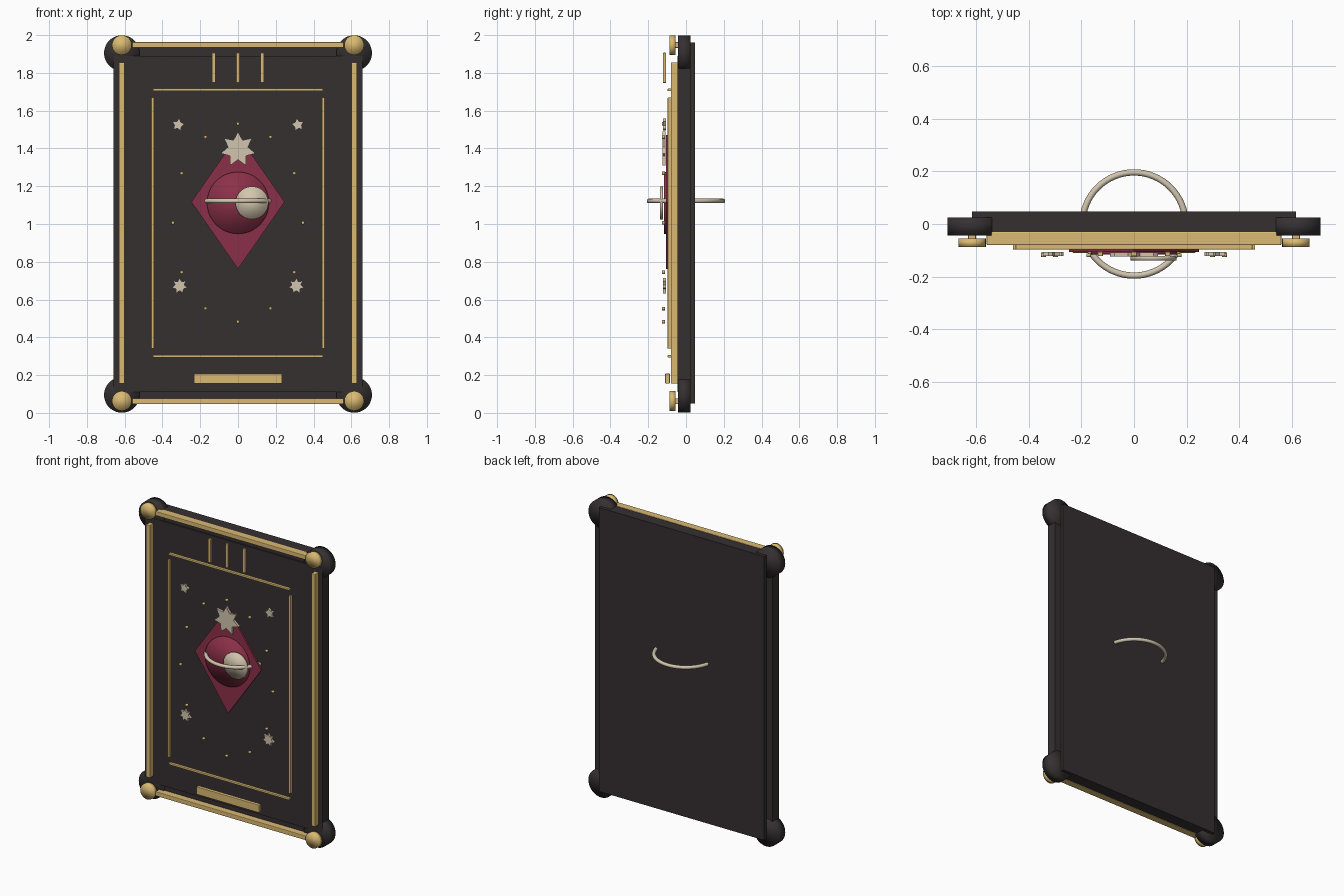
import bpy, bmesh, math

if "Cube" in bpy.data.objects:
    bpy.data.objects.remove(bpy.data.objects["Cube"])


def material(name, rgb):
    m = bpy.data.materials.new(name)
    m.diffuse_color = (*rgb, 1)
    m.use_nodes = True
    m.node_tree.nodes["Principled BSDF"].inputs["Base Color"].default_value = m.diffuse_color
    return m


DARK = material("dark_leather", (0.036, 0.029, 0.030))
GOLD = material("gold", (0.70, 0.49, 0.17))
RED = material("crimson", (0.26, 0.03, 0.065))
CREAM = material("cream", (0.64, 0.56, 0.42))


def finish(name, bm, mat, smooth=False):
    bmesh.ops.recalc_face_normals(bm, faces=bm.faces)
    me = bpy.data.meshes.new(name)
    bm.to_mesh(me)
    bm.free()
    for p in me.polygons:
        p.use_smooth = smooth
    me.materials.append(mat)
    ob = bpy.data.objects.new(name, me)
    bpy.context.collection.objects.link(ob)
    return ob


def plate(name, pts, y0, y1, mat, smooth=False, bevel=0):
    """Extrude an x-z outline from y0 back to y1."""
    bm = bmesh.new()
    face = bm.faces.new([bm.verts.new((x, y0, z)) for x, z in pts])
    new = bmesh.ops.extrude_face_region(bm, geom=[face])["geom"]
    bmesh.ops.translate(bm, vec=(0, y1 - y0, 0),
                        verts=[v for v in new if isinstance(v, bmesh.types.BMVert)])
    ob = finish(name, bm, mat, smooth)
    if bevel:
        mod = ob.modifiers.new("soft_edges", 'BEVEL')
        mod.width = bevel
        mod.segments = 2
    return ob


def bar(name, x, z, w, h, y0, y1, mat, bevel=0):
    w, h = w / 2, h / 2
    return plate(name, [(x - w, z - h), (x + w, z - h), (x + w, z + h), (x - w, z + h)],
                 y0, y1, mat, bevel=bevel)


def disc(name, x, z, r, y0, y1, mat, n=48):
    ring = [(x + r * math.cos(2 * math.pi * i / n), z + r * math.sin(2 * math.pi * i / n))
            for i in range(n)]
    return plate(name, ring, y0, y1, mat, smooth=True)


def star(name, x, z, r, points, y0, y1, turn=0.0, inner=0.58):
    pts = []
    for i in range(points * 2):
        a = math.pi / 2 + turn + math.pi * i / points
        q = r if i % 2 == 0 else r * inner
        pts.append((x + q * math.cos(a), z + q * math.sin(a)))
    return plate(name, pts, y0, y1, CREAM)


# card body, back panel and round corners
bar("cover_board", 0, 1.0, 1.32, 1.78, -0.044, 0.024, DARK)
bar("back_panel", 0, 1.005, 1.23, 1.91, -0.035, 0.047, DARK)
for sx in (-1, 1):
    for z, zg in ((0.095, 0.063), (1.905, 1.947)):
        disc("corner_pad", sx * 0.615, z, 0.094, -0.043, 0.025, DARK)
        disc("corner_stud", sx * 0.615, zg, 0.052, -0.087, -0.056, GOLD)

# outer and inner gold frames
for s in (-1, 1):
    bar("outer_side_rail", s * 0.615, 1.005, 0.03, 1.70, -0.08, -0.04, GOLD, 0.004)
    bar("outer_cross_rail", 0, 1.005 + s * 0.943, 1.12, 0.03, -0.08, -0.03, GOLD, 0.004)
    bar("inner_side_rail", s * 0.452, 1.005, 0.016, 1.33, -0.097, -0.077, GOLD, 0.003)
    bar("inner_cross_rail", 0, 1.005 + s * 0.705, 0.90, 0.014, -0.097, -0.077, GOLD, 0.003)

# three top strokes and bottom plaque
for x in (-0.128, 0, 0.128):
    bar("top_stroke", x, 1.827, 0.02, 0.16, -0.122, -0.106, GOLD, 0.003)
bar("bottom_plaque", 0, 0.182, 0.466, 0.052, -0.11, -0.086, GOLD, 0.003)

# central emblem: diamond, planet disc, moon disc and orbit ring
plate("diamond", [(-0.247, 1.117), (0, 0.762), (0.247, 1.117), (0, 1.472)],
      -0.106, -0.093, RED)
disc("planet_disc", 0, 1.112, 0.164, -0.116, -0.1, RED)
disc("moon_disc", 0.074, 1.112, 0.087, -0.138, -0.121, CREAM)

bm = bmesh.new()
R, r, n, m = 0.196, 0.012, 64, 12
grid = [[bm.verts.new(((R + r * math.cos(b)) * math.cos(a), (R + r * math.cos(b)) * math.sin(a),
                       1.122 + r * math.sin(b)))
         for b in (2 * math.pi * j / m for j in range(m))]
        for a in (2 * math.pi * i / n for i in range(n))]
for i in range(n):
    for j in range(m):
        k, l = (i + 1) % n, (j + 1) % m
        bm.faces.new((grid[i][j], grid[k][j], grid[k][l], grid[i][l]))
finish("orbit_ring", bm, CREAM, True)

# stars
star("crown_star", 0, 1.395, 0.094, 7, -0.124, -0.108)
for s in (-1, 1):
    star("upper_star", s * 0.317, 1.525, 0.034, 5, -0.122, -0.106, turn=s * 0.2)
    star("lower_star", s * 0.309, 0.672, 0.043, 7, -0.122, -0.106)

# ellipse of gold dots
for i in range(12):
    a = math.pi * i / 6
    disc("dot", 0.344 * math.cos(a), 1.006 + 0.524 * math.sin(a), 0.009,
         -0.126, -0.112, GOLD, 16)
